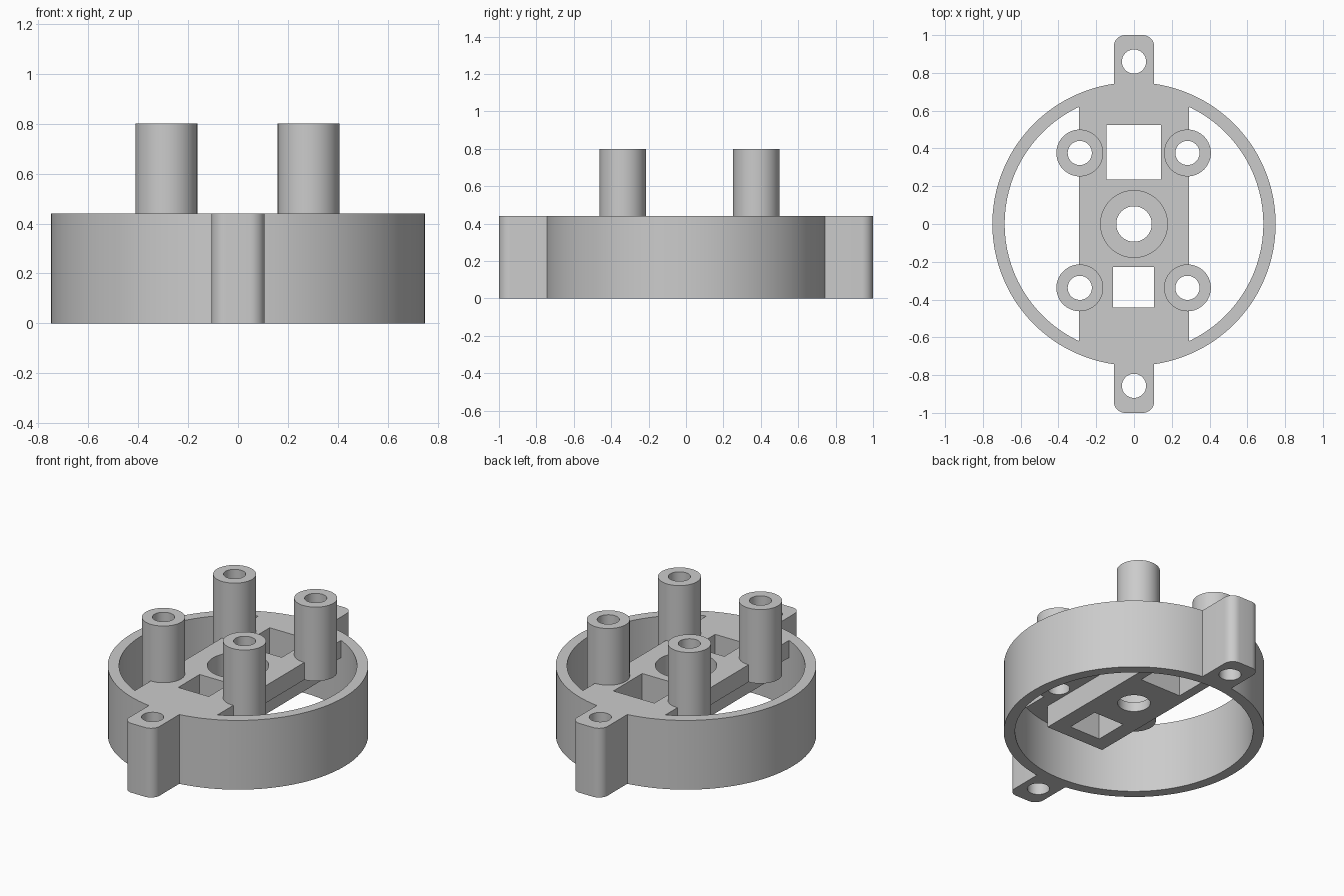
import bpy
import bmesh
from math import sin, cos, pi, asin, radians

cube = bpy.data.objects.get("Cube")
if cube:
    bpy.data.objects.remove(cube, do_unlink=True)

grey = bpy.data.materials.new("plain grey")
grey.use_nodes = True
COLOUR = (0.6, 0.6, 0.6, 1)
grey.diffuse_color = COLOUR
for node in grey.node_tree.nodes:
    if node.type == 'BSDF_PRINCIPLED':
        node.inputs["Base Color"].default_value = COLOUR

RING_R, BORE_R = 0.75, 0.685
RIM_Z, PLATE_Z, RIB_Z, POST_Z = 0.44, 0.33, 0.19, 0.80


def arc(x, y, r, start, end, steps):
    return [(x + r * cos(start + (end - start) * i / steps),
             y + r * sin(start + (end - start) * i / steps)) for i in range(steps + 1)]


def circle(x, y, r, steps=64):
    return arc(x, y, r, 0, 2 * pi, steps)[:-1]


def rect(x0, x1, y0, y1):
    return [(x0, y0), (x1, y0), (x1, y1), (x0, y1)]


def prism(name, outline, z0, z1):
    """Extrude a flat outline between two heights."""
    bm = bmesh.new()
    base = bm.faces.new([bm.verts.new((x, y, z0)) for x, y in outline])
    top = bmesh.ops.extrude_face_region(bm, geom=[base])["geom"]
    bmesh.ops.translate(bm, vec=(0, 0, z1 - z0),
                        verts=[v for v in top if isinstance(v, bmesh.types.BMVert)])
    bmesh.ops.recalc_face_normals(bm, faces=bm.faces)
    mesh = bpy.data.meshes.new(name)
    bm.to_mesh(mesh)
    bm.free()
    mesh.materials.append(grey)
    ob = bpy.data.objects.new(name, mesh)
    bpy.context.collection.objects.link(ob)
    return ob


def combine(body, tool, operation):
    """Apply a boolean and discard the tool."""
    mod = body.modifiers.new(operation.lower(), 'BOOLEAN')
    mod.operation, mod.solver, mod.object = operation, 'EXACT', tool
    bpy.context.view_layer.objects.active = body
    bpy.ops.object.modifier_apply(modifier=mod.name)
    bpy.data.objects.remove(tool, do_unlink=True)


# Outer ring
body = prism("mounting_ring", circle(0, 0, RING_R, 96), 0, RIM_Z)
combine(body, prism("bore", circle(0, 0, BORE_R, 96), -0.1, 0.6), 'DIFFERENCE')

# Rounded screw tabs at front and back
for s in (-1, 1):
    corner = 0.06
    outline = ([(0.107, 0.72)]
               + arc(0.107 - corner, 1 - corner, corner, 0, pi / 2, 8)
               + arc(corner - 0.107, 1 - corner, corner, pi / 2, pi, 8)
               + [(-0.107, 0.72)])
    combine(body, prism("tab", [(x, s * y) for x, y in outline], 0, RIM_Z), 'UNION')

# Bridge plate across the ring, with ends following the ring wall
half = asin(0.29 / 0.72)
bridge = (arc(0, 0, 0.72, pi / 2 - half, pi / 2 + half, 16)
          + arc(0, 0, 0.72, 1.5 * pi - half, 1.5 * pi + half, 16))
combine(body, prism("bridge", bridge, PLATE_Z, RIM_Z), 'UNION')

# Thicker rib under the bridge
combine(body, prism("rib", rect(-0.205, 0.205, -0.53, 0.61), RIB_Z, 0.4), 'UNION')

# Four standing posts
posts = [(x, y) for x in (-0.287, 0.283) for y in (-0.338, 0.376)]
for x, y in posts:
    combine(body, prism("post", circle(x, y, 0.124), PLATE_Z, POST_Z), 'UNION')

# Screw holes, square windows, centre hole and its recess
for x, y in posts + [(0, -0.857), (0, 0.86)]:
    combine(body, prism("screw_hole", circle(x, y, 0.064, 48), -0.1, 1), 'DIFFERENCE')
for outline, z0 in ((rect(-0.145, 0.143, 0.235, 0.525), -0.1),
                    (rect(-0.11, 0.105, -0.443, -0.228), -0.1),
                    (circle(0, 0, 0.094), -0.1),
                    (circle(0, 0, 0.177), 0.25)):
    combine(body, prism("opening", outline, z0, 1), 'DIFFERENCE')

# Smooth round walls, sharp rims
bpy.ops.object.select_all(action='DESELECT')
body.select_set(True)
bpy.context.view_layer.objects.active = body
bpy.ops.object.shade_smooth_by_angle(angle=radians(30))
